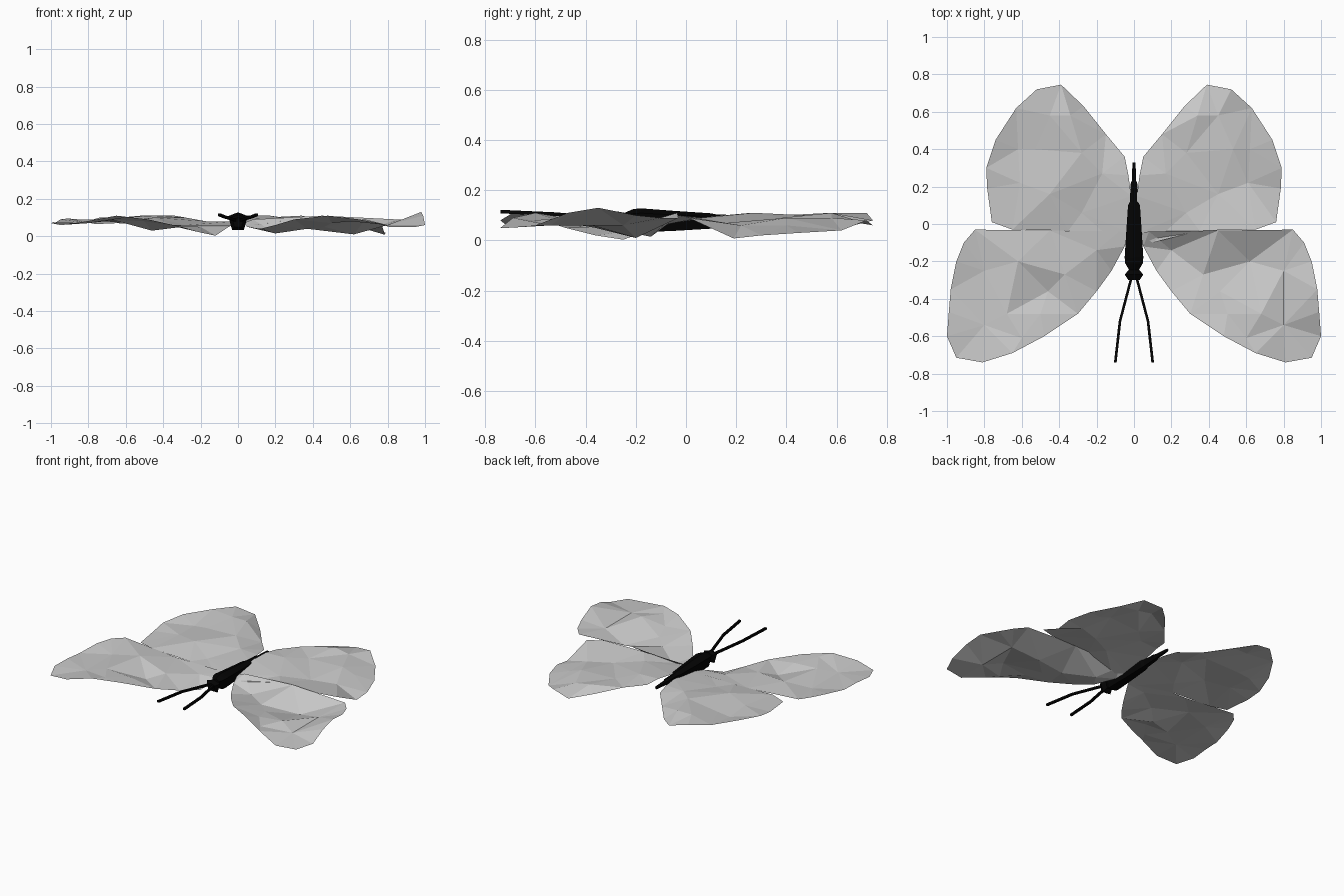
import bpy, bmesh, math
from mathutils import Vector
from mathutils.geometry import delaunay_2d_cdt

cube = bpy.data.objects.get("Cube")
if cube:
    bpy.data.objects.remove(cube, do_unlink=True)


def material(name, col):
    m = bpy.data.materials.new(name)
    m.diffuse_color = (*col, 1)
    m.use_nodes = True
    b = m.node_tree.nodes["Principled BSDF"]
    b.inputs["Base Color"].default_value = (*col, 1)
    b.inputs["Roughness"].default_value = 0.9
    return m


WING = material("wing grey", (0.58, 0.58, 0.58))
BLACK = material("body black", (0.001, 0.001, 0.001))


def add_object(name, bm, mat):
    me = bpy.data.meshes.new(name)
    bm.to_mesh(me)
    bm.free()
    me.materials.append(mat)
    ob = bpy.data.objects.new(name, me)
    bpy.context.collection.objects.link(ob)
    return ob


# Crumpled sheet: outline and fold points are (x, y, left height, right height)
def wing(name, outline, folds, side):
    pts = outline + folds
    n = len(outline)
    co = [Vector((side * p[0], p[1])) for p in pts]
    edges = [(i, (i + 1) % n) for i in range(n)]
    vs, _, fs, orig, _, _ = delaunay_2d_cdt(co, edges, [], 1, 1e-5)
    bm = bmesh.new()
    verts = [bm.verts.new((v.x, v.y, pts[o[0]][2 if side > 0 else 3]))
             for v, o in zip(vs, orig)]
    for f in fs:
        face = bm.faces.new([verts[i] for i in f])
        face.normal_update()
        if face.normal.z < 0:
            face.normal_flip()
    return add_object(name, bm, WING)


fore_outline = [
    (.03, -.05, .07, .06), (.08, -.04, .09, .06), (.45, -.035, .11, .06),
    (.85, -.03, .09, .09), (.91, -.10, .09, .095), (.95, -.20, .10, .09),
    (.98, -.35, .13, .07), (.99, -.47, .11, .075), (1.0, -.60, .06, .07),
    (.95, -.715, .05, .06), (.81, -.74, .05, .08), (.65, -.69, .09, .11),
    (.48, -.60, .11, .09), (.30, -.48, .09, .05), (.20, -.36, .06, .02),
    (.12, -.25, .04, .003), (.05, -.12, .05, .05)]
fore_folds = [
    (.20, -.14, .015, .05), (.62, -.20, .01, .09), (.37, -.27, .04, .06),
    (.46, -.36, .05, .03), (.68, -.48, .09, .09), (.60, -.61, .08, .10),
    (.80, -.25, .06, .07), (.80, -.54, .06, .07), (.50, -.48, .07, .08)]

hind_outline = [
    (.02, -.05, .07, .06), (.015, .15, .10, .08), (.03, .26, .11, .08),
    (.05, .36, .10, .07), (.15, .48, .10, .05), (.27, .63, .08, .05),
    (.39, .745, .06, .08), (.52, .72, .08, .11), (.63, .62, .04, .10),
    (.74, .45, .03, .10), (.79, .30, .02, .085), (.785, .19, .008, .07),
    (.76, .01, .09, .065), (.65, -.03, .10, .07), (.35, -.035, .10, .06),
    (.10, -.10, .06, .05)]
hind_folds = [
    (.34, .58, .11, .11), (.53, .40, .09, .08), (.28, .38, .09, .10),
    (.17, .27, .11, .08), (.45, .16, .07, .10), (.61, .22, .06, .08),
    (.28, .06, .09, .06), (.62, .40, .06, .07), (.45, .58, .09, .11)]

for side, label in ((1, "left"), (-1, "right")):
    wing(label + "_fore_wing", fore_outline, fore_folds, side)
    wing(label + "_hind_wing", hind_outline, hind_folds, side)

# Body: five-sided rings along y, given as (y, half width, top, bottom)
rings = [(.33, .008, .09, .072), (.23, .012, .096, .065), (.215, .018, .10, .06),
         (.12, .022, .104, .052), (.10, .032, .108, .047), (-.05, .042, .118, .038),
         (-.18, .05, .128, .033), (-.21, .047, .125, .033), (-.245, .027, .11, .05),
         (-.27, .05, .115, .033), (-.30, .03, .10, .05)]
bm = bmesh.new()
loops = []
for y, w, top, bot in rings:
    shoulder = top - .2 * (top - bot)
    loops.append([bm.verts.new((x, y, z)) for x, z in (
        (0, top), (w, shoulder), (.62 * w, bot), (-.62 * w, bot), (-w, shoulder))])
for a, b in zip(loops, loops[1:]):
    for i in range(5):
        j = (i + 1) % 5
        bm.faces.new((a[i], a[j], b[j], b[i]))
bm.faces.new(loops[0])
bm.faces.new(loops[-1])
bmesh.ops.recalc_face_normals(bm, faces=bm.faces)
add_object("body", bm, BLACK)

# Antennae: bent thin rods of four sides
for side, label in ((1, "left"), (-1, "right")):
    path = [Vector((side * x, y, z)) for x, y, z in (
        (.012, -.28, .085), (.075, -.52, .105), (.1, -.74, .115))]
    bm = bmesh.new()
    loops = []
    for p in path:
        loops.append([bm.verts.new(p + Vector((.01 * math.cos(a), 0, .01 * math.sin(a))))
                      for a in (k * math.pi / 2 + math.pi / 4 for k in range(4))])
    for a, b in zip(loops, loops[1:]):
        for i in range(4):
            j = (i + 1) % 4
            bm.faces.new((a[i], a[j], b[j], b[i]))
    bm.faces.new(loops[0])
    bm.faces.new(loops[-1])
    bmesh.ops.recalc_face_normals(bm, faces=bm.faces)
    add_object(label + "_antenna", bm, BLACK)
